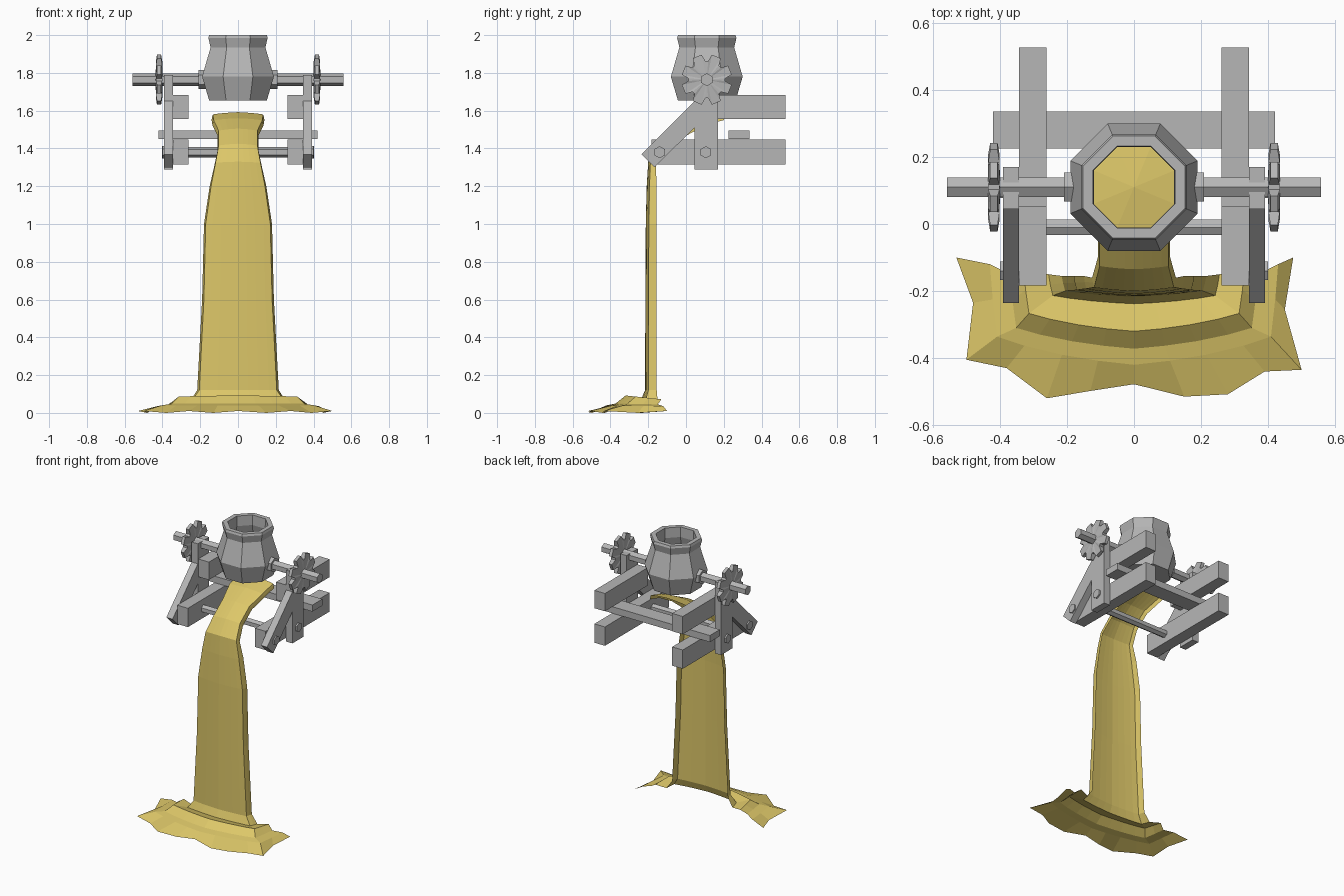
import bpy
import bmesh
from math import cos, sin, pi
from mathutils import Matrix, Vector

cube = bpy.data.objects.get("Cube")
if cube:
    bpy.data.objects.remove(cube, do_unlink=True)


def make_material(name, rgb):
    mat = bpy.data.materials.new(name)
    mat.use_nodes = True
    color = (*rgb, 1.0)
    mat.diffuse_color = color
    bsdf = next(n for n in mat.node_tree.nodes if n.type == 'BSDF_PRINCIPLED')
    bsdf.inputs["Base Color"].default_value = color
    bsdf.inputs["Roughness"].default_value = 0.8
    return mat


GRAY = make_material("stone gray", (0.47, 0.47, 0.47))
GOLD = make_material("molten gold", (0.72, 0.57, 0.14))
POT_Y = 0.11
AXLE_Z = 1.764
SIDES = (("left", 1), ("right", -1))


def finish(bm, name, mat, fix_normals=True):
    if fix_normals:
        bmesh.ops.recalc_face_normals(bm, faces=bm.faces)
    mesh = bpy.data.meshes.new(name)
    bm.to_mesh(mesh)
    bm.free()
    mesh.materials.append(mat)
    obj = bpy.data.objects.new(name, mesh)
    bpy.context.scene.collection.objects.link(obj)
    return obj


def box(name, xs, ys, zs):
    bm = bmesh.new()
    bmesh.ops.create_cube(bm, size=1)
    for v in bm.verts:
        for axis, (low, high) in enumerate((xs, ys, zs)):
            v.co[axis] = high if v.co[axis] > 0 else low
    return finish(bm, name, GRAY)


def rod(name, x0, x1, y, z, radius):
    """Hexagonal bar running along x, with a corner pointing up."""
    bm = bmesh.new()
    bmesh.ops.create_cone(bm, cap_ends=True, segments=6, radius1=radius,
                          radius2=radius, depth=abs(x1 - x0))
    turn = Matrix.Rotation(pi / 2, 4, 'Y')
    bmesh.ops.transform(bm, verts=bm.verts, matrix=turn)
    if max(v.co.z for v in bm.verts) < radius * 0.95:
        bmesh.ops.rotate(bm, verts=bm.verts, matrix=Matrix.Rotation(pi / 6, 3, 'X'))
    bmesh.ops.translate(bm, verts=bm.verts, vec=((x0 + x1) / 2, y, z))
    return finish(bm, name, GRAY)


def prism(name, outline, x0, x1):
    """Side outline in (y, z), extruded along x."""
    bm = bmesh.new()
    face = bm.faces.new([bm.verts.new((x0, y, z)) for y, z in outline])
    grown = bmesh.ops.extrude_face_region(bm, geom=[face])["geom"]
    moved = [g for g in grown if isinstance(g, bmesh.types.BMVert)]
    bmesh.ops.translate(bm, verts=moved, vec=(x1 - x0, 0, 0))
    return finish(bm, name, GRAY)


def octagon(bm, apothem, z):
    r = apothem / cos(pi / 8)
    return [bm.verts.new((r * cos(pi / 8 + i * pi / 4),
                          POT_Y + r * sin(pi / 8 + i * pi / 4), z)) for i in range(8)]


def bridge(bm, a, b):
    for i in range(len(a)):
        j = (i + 1) % len(a)
        bm.faces.new((a[i], a[j], b[j], b[i]))


# Eight-sided pot with a lip and a hollow inside
bm = bmesh.new()
profile = [(0.153, 1.655), (0.19, 1.78), (0.145, 1.935), (0.157, 1.985), (0.152, 2.0),
           (0.122, 2.0), (0.12, 1.93), (0.16, 1.78), (0.13, 1.7)]
rings = [octagon(bm, r, z) for r, z in profile]
for a, b in zip(rings, rings[1:]):
    bridge(bm, a, b)
bm.faces.new(rings[0])
bm.faces.new(rings[-1])
finish(bm, "pot", GRAY)

# Liquid surface inside the pot
bm = bmesh.new()
rim = octagon(bm, 0.148, 1.75)
top = bm.verts.new((0, POT_Y, 1.77))
for i in range(8):
    bm.faces.new((rim[i], rim[(i + 1) % 8], top))
finish(bm, "pot_liquid", GOLD, False)


def gear(name, x):
    """Eight-toothed wheel, thinner towards the tips."""
    bm = bmesh.new()
    caps, edges = [], []
    for side in (-1, 1):
        ring = []
        for tooth in range(8):
            mid = (tooth + 0.5) * pi / 4
            for offset, r, half in ((-0.32, 0.098, 0.017), (-0.19, 0.135, 0.011),
                                    (0.19, 0.135, 0.011), (0.32, 0.098, 0.017)):
                a = mid + offset
                ring.append(bm.verts.new((x + side * half, POT_Y + r * cos(a),
                                          AXLE_Z + r * sin(a))))
        hub = bm.verts.new((x + side * 0.018, POT_Y, AXLE_Z))
        for i in range(len(ring)):
            bm.faces.new((ring[i], ring[(i + 1) % len(ring)], hub))
        edges.append(ring)
    bridge(bm, *edges)
    finish(bm, name, GRAY)


# Frame parts, once per side
brace = [(-0.236, 1.369), (-0.167, 1.3), (0.05, 1.515), (0.05, 1.655)]
for label, s in SIDES:
    beam_x = sorted((s * 0.261, s * 0.343))
    post_x = sorted((s * 0.343, s * 0.391))
    box(label + "_lower_beam", beam_x, (-0.183, 0.526), (1.315, 1.447))
    box(label + "_upper_beam", beam_x, (0.05, 0.526), (1.557, 1.682))
    box(label + "_post", post_x, (0.045, 0.17), (1.288, 1.79))
    prism(label + "_brace", brace, *post_x)
    rod(label + "_post_bolt", s * 0.34, s * 0.402, 0.105, 1.38, 0.032)
    rod(label + "_brace_bolt", s * 0.34, s * 0.4, -0.14, 1.38, 0.032)
    rod(label + "_axle", s * 0.17, s * 0.558, POT_Y, AXLE_Z, 0.034)
    rod(label + "_pot_collar", s * 0.17, s * 0.209, POT_Y, AXLE_Z, 0.05)
    gear(label + "_gear", s * 0.418)

box("rear_cross_beam", (-0.42, 0.42), (0.225, 0.335), (1.45, 1.496))
rod("front_cross_rod", -0.27, 0.27, -0.01, 1.38, 0.027)

# Pouring stream: an open U-shaped sheet that spreads into the puddle.
# Each station: half width, back (y, z), front (y, z)
stations = [
    (0.14, (0.2, 1.55), (0.2, 1.592)),
    (0.135, (0.1, 1.522), (0.085, 1.56)),
    (0.108, (0.0, 1.467), (-0.03, 1.505)),
    (0.108, (-0.1, 1.39), (-0.135, 1.425)),
    (0.125, (-0.16, 1.31), (-0.2, 1.33)),
    (0.15, (-0.155, 1.2), (-0.208, 1.2)),
    (0.18, (-0.155, 1.0), (-0.213, 1.0)),
    (0.19, (-0.155, 0.6), (-0.215, 0.6)),
    (0.216, (-0.155, 0.12), (-0.217, 0.12)),
    (0.255, (-0.15, 0.06), (-0.238, 0.07)),
    (0.33, (-0.13, 0.072), (-0.32, 0.092)),
    (0.37, (-0.15, 0.045), (-0.372, 0.05)),
    (0.43, (-0.12, 0.035), (-0.42, 0.04)),
]
half = [(-1, 0), (-0.98, 0.35), (-0.95, 0.72), (-0.76, 0.81), (-0.5, 0.9),
        (-0.25, 0.96), (0, 1)]
section = half + [(-x, t) for x, t in reversed(half[:-1])]
splash = [(-0.53, -0.1), (-0.48, -0.235), (-0.5, -0.405), (-0.38, -0.43),
          (-0.26, -0.52), (-0.13, -0.498), (0, -0.478), (0.15, -0.515),
          (0.28, -0.508), (0.39, -0.44), (0.5, -0.435), (0.45, -0.255), (0.475, -0.1)]
bm = bmesh.new()
rows = []
for w, back, front in stations:
    back, front = Vector(back), Vector(front)
    row = []
    for x, t in section:
        p = back.lerp(front, t)
        row.append(bm.verts.new((w * x, p.x, p.y)))
    rows.append(row)
rows.append([bm.verts.new((x, y, 0.0 if i % 2 else 0.01))
             for i, (x, y) in enumerate(splash)])
for a, b in zip(rows, rows[1:]):
    for i in range(len(a) - 1):
        bm.faces.new((a[i], b[i], b[i + 1], a[i + 1]))
finish(bm, "stream_and_puddle", GOLD, False)
